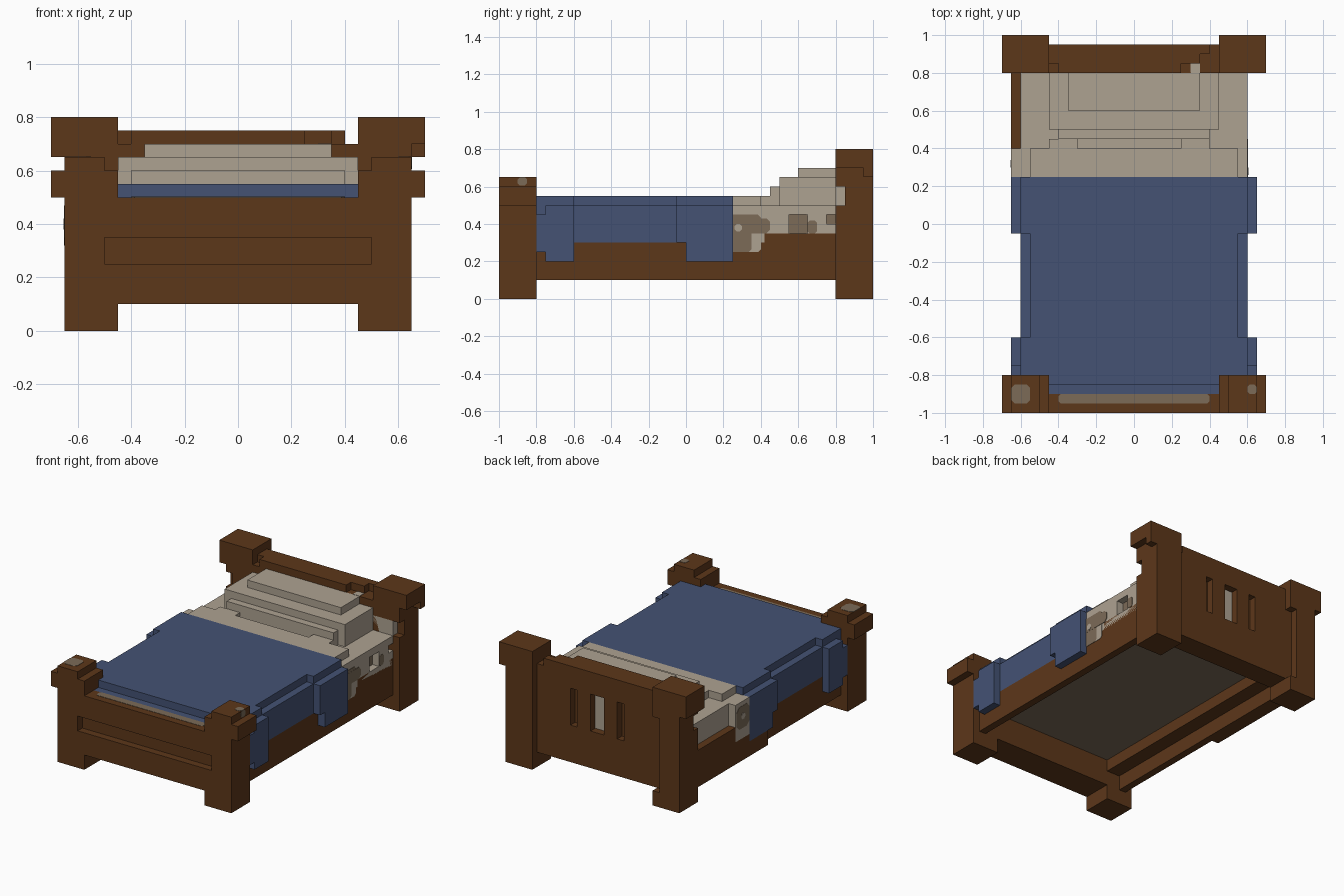
import bpy, bmesh, math
from mathutils import Vector

cube = bpy.data.objects.get("Cube")
if cube:
    bpy.data.objects.remove(cube, do_unlink=True)


def material(name, rgb):
    m = bpy.data.materials.new(name)
    m.use_nodes = True
    m.diffuse_color = (*rgb, 1)
    bsdf = next(n for n in m.node_tree.nodes if n.type == 'BSDF_PRINCIPLED')
    bsdf.inputs["Base Color"].default_value = (*rgb, 1)
    return m


WOOD = material("brown wood", (0.108, 0.038, 0.010))
BLUE = material("blue blanket", (0.058, 0.085, 0.175))
CREAM = material("cream linen", (0.42, 0.36, 0.285))
TAUPE = material("taupe wear", (0.20, 0.147, 0.097))


def finish(name, bm, mat):
    bmesh.ops.recalc_face_normals(bm, faces=bm.faces)
    me = bpy.data.meshes.new(name)
    bm.to_mesh(me)
    bm.free()
    me.materials.append(mat)
    ob = bpy.data.objects.new(name, me)
    bpy.context.scene.collection.objects.link(ob)
    return ob


def boxes(name, mat, *spans):
    """One mesh from spans (x0, x1, y0, y1, z0, z1)."""
    bm = bmesh.new()
    for s in spans:
        vs = bmesh.ops.create_cube(bm, size=1)["verts"]
        for v in vs:
            v.co = Vector([s[2 * i] if v.co[i] < 0 else s[2 * i + 1] for i in range(3)])
    return finish(name, bm, mat)


def mirror_x(s):
    return (-s[1], -s[0], *s[2:])


def carve(ob, *spans):
    """Cut box-shaped recesses out of a part."""
    for s in spans:
        cutter = boxes("cutter", WOOD, s)
        mod = ob.modifiers.new("cut", 'BOOLEAN')
        mod.operation, mod.solver, mod.object = 'DIFFERENCE', 'EXACT', cutter
        mod.use_self = True
        bpy.context.view_layer.update()
        deps = bpy.context.evaluated_depsgraph_get()
        me = bpy.data.meshes.new_from_object(ob.evaluated_get(deps))
        ob.modifiers.clear()
        ob.data = me
        bpy.data.objects.remove(cutter, do_unlink=True)


def patch(name, mat, axis, at, u0, u1, v0, v1, c=0.02):
    """Thin plate with clipped corners lying on a face across the given axis."""
    pts = [(u0 + c, v0), (u1 - c, v0), (u1, v0 + c), (u1, v1 - c),
           (u1 - c, v1), (u0 + c, v1), (u0, v1 - c), (u0, v0 + c)]
    bm = bmesh.new()
    ring = []
    for u, v in pts:
        co = [u, v]
        co.insert(axis, at - 0.002)
        ring.append(bm.verts.new(co))
    f = bm.faces.new(ring)
    ext = bmesh.ops.extrude_face_region(bm, geom=[f])
    for g in ext["geom"]:
        if isinstance(g, bmesh.types.BMVert):
            g.co[axis] += 0.004
    return finish(name, bm, mat)


SIDES = (("left", lambda s: s), ("right", mirror_x))

# Footboard end: posts with caps, and a panel with a long groove
slot = (-0.5, 0.5, -1.1, -0.95, 0.25, 0.35)
for side, flip in SIDES:
    post = boxes(f"{side}_foot_post", WOOD, flip((0.45, 0.65, -1, -0.8, 0, 0.5)))
    carve(post, slot)
    boxes(f"{side}_foot_post_cap", WOOD, flip((0.45, 0.7, -1, -0.8, 0.5, 0.6)))
    boxes(f"{side}_foot_post_top", WOOD, flip((0.5, 0.65, -1, -0.8, 0.6, 0.65)))
footboard = boxes("footboard", WOOD, (-0.45, 0.45, -1, -0.9, 0.1, 0.5))
carve(footboard, slot)
boxes("footboard_inner", WOOD, (-0.45, 0.45, -0.9, -0.8, 0.1, 0.45))

# Headboard end: taller posts with overhanging caps, chipped differently per side
left_post = boxes("left_head_post", WOOD, (0.45, 0.65, 0.8, 1, 0, 0.65))
carve(left_post, (0.5, 0.7, 0.75, 0.85, 0.5, 0.6))
left_cap = boxes("left_head_post_cap", WOOD, (0.45, 0.7, 0.8, 1, 0.65, 0.8))
carve(left_cap, (0.65, 0.75, 0.75, 0.95, 0.6, 0.7))
boxes("left_sheet_tuck", CREAM, (0.45, 0.6, 0.8, 0.85, 0.5, 0.6))
right_post = boxes("right_head_post", WOOD, (-0.65, -0.45, 0.8, 1, 0, 0.65))
carve(right_post, (-0.7, -0.6, 0.75, 0.85, 0.5, 0.6), (-0.5, -0.4, 0.95, 1.1, 0.1, 0.6))
boxes("right_head_post_cap", WOOD, (-0.7, -0.45, 0.8, 1, 0.65, 0.8))

# Headboard with slots in the back and a chipped top edge; linen shows in the middle slot
headboard = boxes("headboard", WOOD, (-0.45, 0.45, 0.8, 0.95, 0.1, 0.75))
carve(headboard,
      (0.15, 0.2, 0.9, 1, 0.35, 0.6),
      (-0.2, -0.15, 0.9, 1, 0.35, 0.6),
      (-0.05, 0.05, 0.75, 1, 0.35, 0.6),
      (0.4, 0.5, 0.7, 1, 0.7, 0.8),
      (0.35, 0.41, 0.7, 0.9, 0.7, 0.8),
      (0.25, 0.36, 0.7, 0.85, 0.7, 0.8),
      (-0.5, -0.4, 0.7, 0.85, 0.7, 0.8))
boxes("linen_in_slot", CREAM, (-0.05, 0.05, 0.8, 0.9, 0.35, 0.6))
patch("headboard_chip_patch", CREAM, 2, 0.7, 0.3, 0.35, 0.8, 0.85, 0.002)

# Side rails with an inner ledge, and the slat panel beneath the mattress
for side, flip in SIDES:
    boxes(f"{side}_rail", WOOD,
          flip((0.55, 0.6, -0.8, 0.8, 0.1, 0.3)),
          flip((0.55, 0.6, 0.42, 0.8, 0.3, 0.35)))
    boxes(f"{side}_rail_ledge", WOOD, flip((0.45, 0.55, -0.8, 0.8, 0.2, 0.3)))
boxes("right_rail_outer", WOOD, (-0.65, -0.6, 0.05, 0.25, 0.1, 0.2),
      (-0.65, -0.6, 0.25, 0.8, 0.1, 0.25), (-0.65, -0.6, 0.4, 0.8, 0.25, 0.35))
boxes("slat_panel", TAUPE, (-0.45, 0.45, -0.8, 0.8, 0.28, 0.32))

# Mattress end with pits on the left side, and the turned-back sheet
mattress = boxes("mattress", CREAM, (-0.6, 0.6, 0.25, 0.8, 0.3, 0.5))
carve(mattress, (0.55, 0.7, 0.55, 0.65, 0.35, 0.45), (0.55, 0.7, 0.75, 0.85, 0.4, 0.45))
patch("pit_back_large", TAUPE, 0, 0.55, 0.55, 0.65, 0.35, 0.45, 0.005)
patch("pit_back_small", TAUPE, 0, 0.55, 0.75, 0.8, 0.4, 0.45, 0.005)
boxes("sheet_fold", CREAM, (-0.55, 0.55, 0.25, 0.4, 0.5, 0.55),
      (-0.45, -0.3, 0.4, 0.45, 0.5, 0.55), (0.25, 0.4, 0.4, 0.45, 0.5, 0.55))
boxes("sheet_drape", CREAM, (-0.65, -0.6, 0.25, 0.4, 0.25, 0.5))

# Stepped pillow
boxes("pillow", CREAM, (-0.4, 0.4, 0.45, 0.8, 0.5, 0.6),
      (-0.45, 0.45, 0.5, 0.8, 0.5, 0.65), (-0.35, 0.35, 0.6, 0.8, 0.65, 0.7))

# Blanket: body, raised top and side drapes
boxes("blanket", BLUE, (-0.6, 0.6, -0.8, 0.25, 0.3, 0.5),
      (-0.45, 0.45, -0.9, -0.8, 0.45, 0.5))
boxes("blanket_top", BLUE, (-0.55, 0.55, -0.8, 0.25, 0.5, 0.55),
      (-0.45, 0.45, -0.85, -0.8, 0.5, 0.55))
for side, flip in SIDES:
    boxes(f"{side}_blanket_shoulders", BLUE,
          flip((0.55, 0.6, -0.8, -0.6, 0.5, 0.55)), flip((0.55, 0.6, -0.05, 0.25, 0.5, 0.55)))
    boxes(f"{side}_blanket_drapes", BLUE,
          flip((0.6, 0.65, -0.75, -0.6, 0.2, 0.5)), flip((0.6, 0.65, -0.8, -0.75, 0.25, 0.45)),
          flip((0.6, 0.65, 0, 0.25, 0.2, 0.5)), flip((0.6, 0.65, -0.05, 0, 0.3, 0.5)))

# Worn patches on the wood
patch("footboard_wear", TAUPE, 2, 0.5, -0.4, 0.4, -0.95, -0.9, 0.012)
patch("right_post_wear", TAUPE, 2, 0.65, -0.65, -0.55, -0.95, -0.85, 0.018)
patch("left_post_wear", TAUPE, 2, 0.65, 0.6, 0.65, -0.9, -0.85, 0.012)
patch("left_post_side_wear", TAUPE, 0, 0.65, -0.9, -0.85, 0.605, 0.65, 0.012)

# Stains on the hanging linen, tucked under the blanket edge
patch("left_sheet_hem", CREAM, 0, 0.6, 0.22, 0.4, 0.25, 0.37, 0.015)
patch("left_sheet_stain_low", TAUPE, 0, 0.601, 0.22, 0.35, 0.25, 0.37, 0.015)
patch("left_sheet_stain_upper", TAUPE, 0, 0.602, 0.22, 0.45, 0.35, 0.43, 0.02)
patch("left_sheet_stain_top", TAUPE, 0, 0.601, 0.22, 0.4, 0.4, 0.45, 0.015)
patch("left_sheet_spot", CREAM, 0, 0.604, 0.26, 0.3, 0.36, 0.4, 0.012)
patch("left_pit_stain", TAUPE, 0, 0.6, 0.65, 0.7, 0.35, 0.42, 0.012)
patch("right_sheet_stain", TAUPE, 0, -0.65, 0.25, 0.39, 0.32, 0.47, 0.03)
patch("right_stain_center", CREAM, 0, -0.652, 0.3, 0.34, 0.38, 0.42, 0.012)
